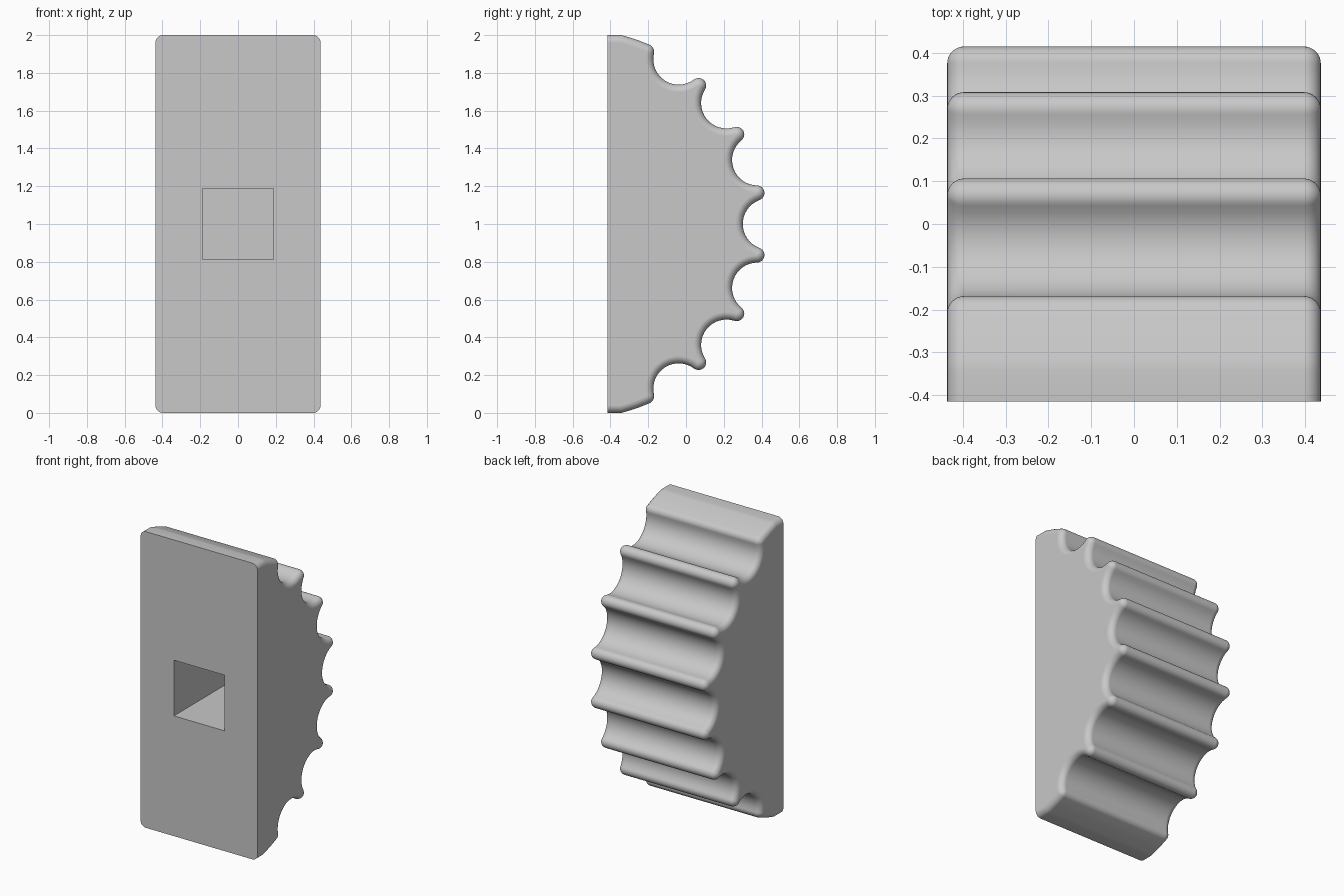
import bpy, bmesh
from math import sin, cos, pi, radians, hypot, atan2, asin

cube = bpy.data.objects.get("Cube")
if cube:
    bpy.data.objects.remove(cube, do_unlink=True)

HALF_W, FRONT = 0.437, -0.415      # half width, flat mounting face
CY, CZ = -0.605, 1.0               # centre of the large outer arc
STEP = radians(19)                 # spacing of the grooves
FILLET = 0.04                      # rounding of ridges and ends
RIDGE_R, GROOVE_R = 0.994, 1.04    # arc radii of ridge and groove centres
H = STEP / 2
groove = hypot(GROOVE_R - RIDGE_R * cos(H), RIDGE_R * sin(H)) - FILLET
ridge_sweep = atan2(GROOVE_R * sin(H), GROOVE_R * cos(H) - RIDGE_R)
groove_sweep = atan2(RIDGE_R * sin(H), RIDGE_R * cos(H) - GROOVE_R)

mat = bpy.data.materials.new("plain grey")
mat.use_nodes = True
grey = (0.58, 0.58, 0.58, 1)
mat.diffuse_color = grey
mat.node_tree.nodes["Principled BSDF"].inputs["Base Color"].default_value = grey


def arc(cy, cz, r, a0, a1, n):
    return [(cy + r * cos(a0 + (a1 - a0) * i / n),
             cz + r * sin(a0 + (a1 - a0) * i / n)) for i in range(n + 1)]


def profile(d):
    """Side outline, inset by d everywhere but at the flat front."""
    outer = RIDGE_R + FILLET - d
    end, last = asin((1 - d) / outer), 3.5 * STEP
    pts = [(FRONT, 2 - d)] + arc(CY, CZ, outer, end, last, 6)[:-1]
    for i in range(8):
        a = last - i * STEP
        start = a if i == 0 else a + ridge_sweep
        stop = a if i == 7 else a - ridge_sweep
        pts += arc(CY + RIDGE_R * cos(a), CZ + RIDGE_R * sin(a),
                   FILLET - d, start, stop, 12)
        if i < 7:
            s = a - H
            pts += arc(CY + GROOVE_R * cos(s), CZ + GROOVE_R * sin(s), groove + d,
                       s + groove_sweep, s + 2 * pi - groove_sweep, 16)[1:-1]
    pts += arc(CY, CZ, outer, -last, -end, 6)[1:]
    return pts + [(FRONT, d)]


def finish(name, bm):
    bmesh.ops.recalc_face_normals(bm, faces=bm.faces)
    mesh = bpy.data.meshes.new(name)
    bm.to_mesh(mesh)
    bm.free()
    obj = bpy.data.objects.new(name, mesh)
    bpy.context.collection.objects.link(obj)
    mesh.materials.append(mat)
    return obj


# Ridged body: outline lofted across the width with rounded ends
bm = bmesh.new()
rings = []
N = 8
for side in (-1, 1):
    for i in range(N + 1):
        t = (pi / 2) * (i / N if side > 0 else i / N - 1)
        x = side * (HALF_W - FILLET) + FILLET * sin(t)
        rings.append([bm.verts.new((x, y, z))
                      for y, z in profile(FILLET * (1 - cos(t)))])
for a, b in zip(rings, rings[1:]):
    for i in range(len(a)):
        j = (i + 1) % len(a)
        bm.faces.new((a[i], a[j], b[j], b[i]))
bm.faces.new(rings[0])
bm.faces.new(rings[-1])
bmesh.ops.remove_doubles(bm, verts=bm.verts, dist=0.0001)
body = finish("ridged_body", bm)

# Square mounting socket in the front
bm = bmesh.new()
bmesh.ops.create_cube(bm, size=1)
bmesh.ops.scale(bm, vec=(0.376, 1.2, 0.376), verts=bm.verts)
bmesh.ops.translate(bm, vec=(0, FRONT, CZ), verts=bm.verts)
cutter = finish("socket_cutter", bm)
cutter.hide_render = True

bpy.ops.object.select_all(action="DESELECT")
body.select_set(True)
bpy.context.view_layer.objects.active = body
cut = body.modifiers.new("socket", "BOOLEAN")
cut.operation = "DIFFERENCE"
cut.solver = "EXACT"
cut.object = cutter
bpy.ops.object.modifier_apply(modifier=cut.name)
bpy.data.objects.remove(cutter, do_unlink=True)

# Smooth roundings, crisp front edges
bpy.ops.object.shade_smooth_by_angle(angle=radians(35))
weighted = body.modifiers.new("weighted_normals", "WEIGHTED_NORMAL")
weighted.keep_sharp = True
